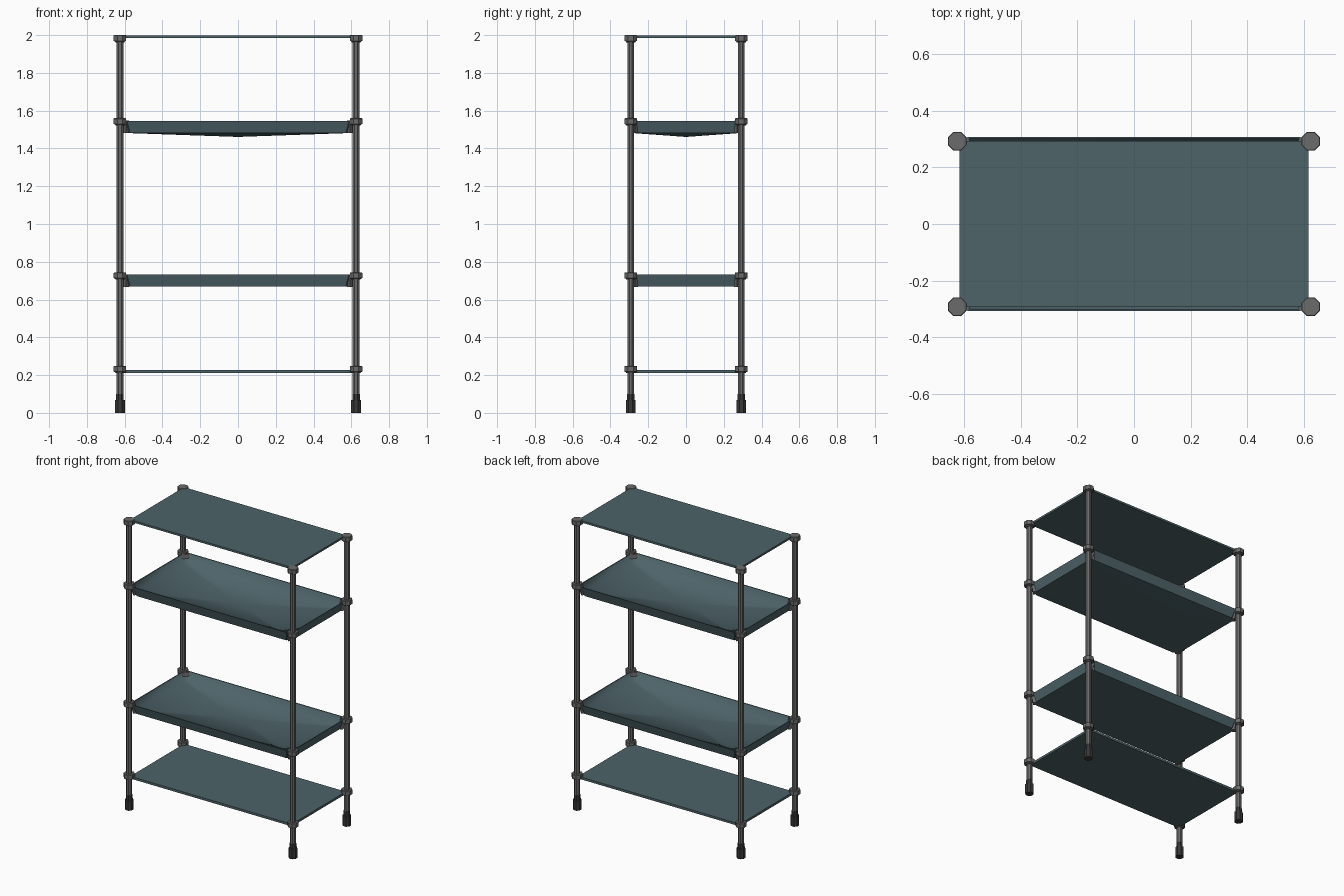
import bpy, bmesh, math
from mathutils import Matrix, Vector

if "Cube" in bpy.data.objects:
    bpy.data.objects.remove(bpy.data.objects["Cube"])


def mat(name, c):
    m = bpy.data.materials.new(name)
    m.diffuse_color = (*c, 1)
    m.use_nodes = True
    m.node_tree.nodes["Principled BSDF"].inputs["Base Color"].default_value = m.diffuse_color
    return m


TEAL = mat("teal_board", (0.075, 0.125, 0.14))
GREY = mat("grey_metal", (0.145, 0.145, 0.145))
DARK = mat("dark_rubber", (0.04, 0.04, 0.04))

PX, PY = 0.625, 0.293          # post centres
CORNERS = [(sx, sy) for sx in (-1, 1) for sy in (-1, 1)]


def finish(name, bm, material):
    bmesh.ops.recalc_face_normals(bm, faces=bm.faces)
    me = bpy.data.meshes.new(name)
    bm.to_mesh(me)
    bm.free()
    me.materials.append(material)
    ob = bpy.data.objects.new(name, me)
    bpy.context.collection.objects.link(ob)
    return ob


def lathe(name, profile, sides, material, sx, sy):
    """Closed turned part at one corner from (radius, z) pairs."""
    bm = bmesh.new()
    rings = []
    for r, z in profile:
        rings.append([bm.verts.new((sx * PX + r * math.cos(2 * math.pi * (i + .5) / sides),
                                    sy * PY + r * math.sin(2 * math.pi * (i + .5) / sides), z))
                      for i in range(sides)])
    for a, b in zip(rings, rings[1:]):
        for i in range(sides):
            j = (i + 1) % sides
            bm.faces.new((a[i], a[j], b[j], b[i]))
    bm.faces.new(rings[0])
    bm.faces.new(rings[-1])
    return finish(name, bm, material)


def bracket(name, z, sx, sy):
    """Wedge tying a tray corner to its post."""
    bm = bmesh.new()
    bmesh.ops.create_cube(bm, size=1)
    for v in bm.verts:
        low = v.co.z < 0
        x = v.co.x * 0.022 - (0.008 if low else 0)
        v.co = Vector((x, v.co.y * (0.035 if low else 0.05), z + (-0.06 if low else 0.005)))
    bm.transform(Matrix.Translation((sx * (PX - 0.023), sy * (PY - 0.012), 0))
                 @ Matrix.Rotation(math.atan2(sy, sx), 4, 'Z'))
    return finish(name, bm, GREY)


def flat_shelf(name, z0, z1):
    bm = bmesh.new()
    bmesh.ops.create_cube(bm, size=1)
    bm.transform(Matrix.Translation((0, 0, (z0 + z1) / 2))
                 @ Matrix.Diagonal((1.234, 0.586, z1 - z0, 1)))
    return finish(name, bm, TEAL)


def tray(name, top, depth, sag):
    """Tray with sloped lips, cut corners and an optionally sagging floor."""
    bm = bmesh.new()

    def ring(hx, hy, c, z):
        pts = [(hx, -hy + c), (hx, hy - c), (hx - c, hy), (-hx + c, hy),
               (-hx, hy - c), (-hx, -hy + c), (-hx + c, -hy), (hx - c, -hy)]
        return [bm.verts.new((x, y, z)) for x, y in pts]

    low = top - depth
    rings = [ring(0.600, 0.290, 0.03, low), ring(0.618, 0.308, 0.03, top),
             ring(0.612, 0.302, 0.03, top), ring(0.590, 0.280, 0.03, low + 0.01)]
    inner = []
    for k, (a, b) in enumerate(zip(rings, rings[1:])):
        for i in range(8):
            f = bm.faces.new((a[i], a[(i + 1) % 8], b[(i + 1) % 8], b[i]))
            if k == 2:
                inner.append(f)
    for r, z in ((rings[0], low), (rings[3], low + 0.01)):
        c = bm.verts.new((0, 0, z - sag))
        for i in range(8):
            inner.append(bm.faces.new((r[i], r[(i + 1) % 8], c)))
    for f in inner:
        f.smooth = True
    return finish(name, bm, TEAL)


# Shelves
flat_shelf("bottom_shelf", 0.212, 0.228)
tray("lower_tray_shelf", 0.732, 0.062, 0.0)
tray("upper_tray_shelf", 1.546, 0.064, 0.021)
flat_shelf("top_shelf", 1.984, 1.998)

# Posts, feet, collars and tray brackets at every corner
for sx, sy in CORNERS:
    tag = ("left" if sx < 0 else "right") + ("_front" if sy < 0 else "_back")
    lathe("post_" + tag, [(0.019, 0.06), (0.019, 1.99)], 8, GREY, sx, sy)
    lathe("foot_" + tag, [(0.028, 0), (0.028, 0.067), (0.0215, 0.069), (0.0215, 0.1)],
          8, DARK, sx, sy)
    for n, z in enumerate((0.232, 0.727, 1.543, 1.983)):
        lathe(f"collar_{n + 1}_{tag}",
              [(0.026, z - 0.022), (0.028, z - 0.016), (0.036, z - 0.014),
               (0.036, z + 0.014), (0.033, z + 0.017)], 8, GREY, sx, sy)
        if n in (1, 2):
            bracket(f"bracket_{n}_{tag}", z, sx, sy)
